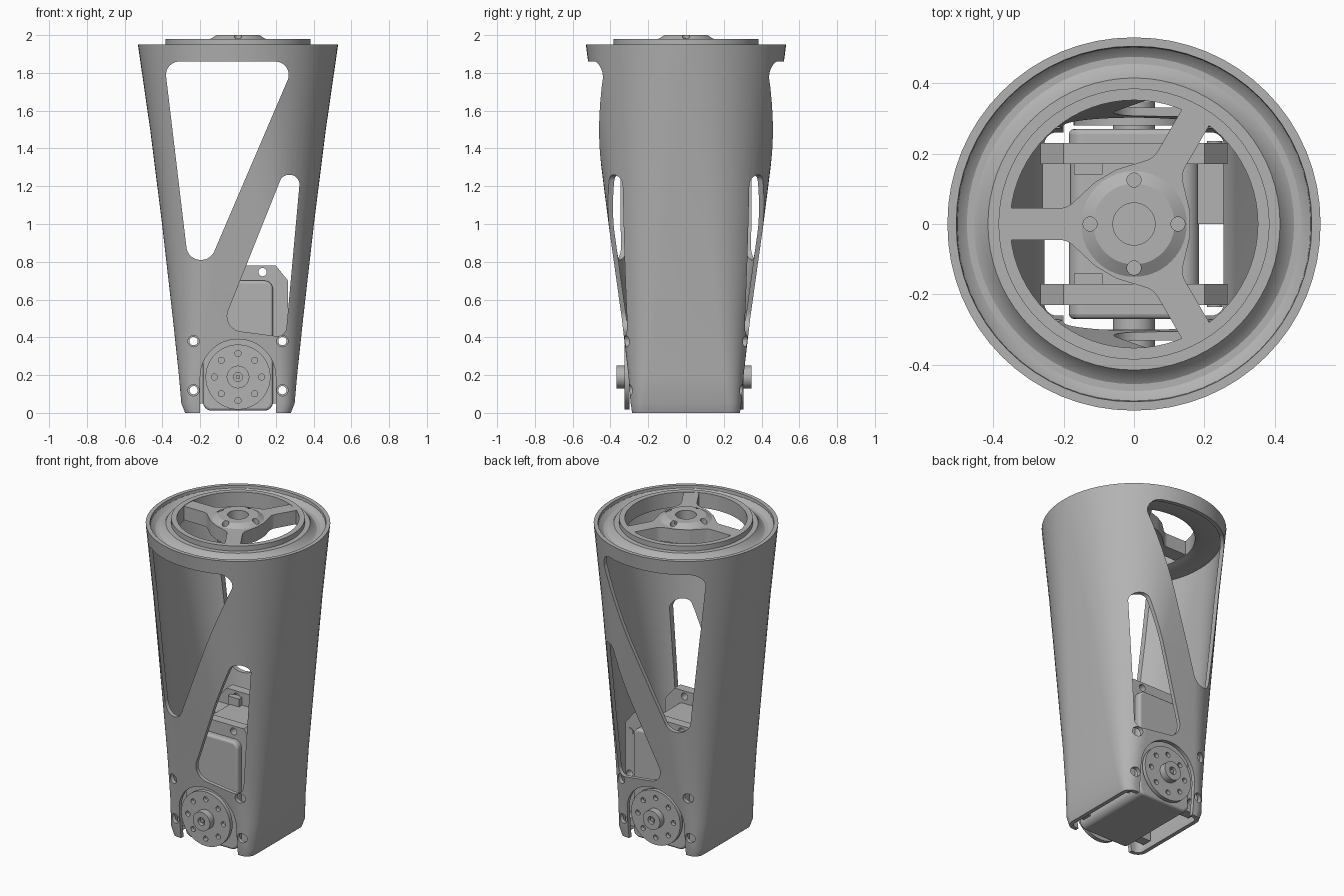
import bpy, bmesh
from math import sin, cos, pi, radians
from mathutils import Vector, Matrix

cube = bpy.data.objects.get("Cube")
if cube:
    bpy.data.objects.remove(cube, do_unlink=True)

grey = bpy.data.materials.new("plain_grey")
grey.use_nodes = True
grey.diffuse_color = (0.45, 0.45, 0.45, 1)
for node in grey.node_tree.nodes:
    if node.type == 'BSDF_PRINCIPLED':
        node.inputs["Base Color"].default_value = grey.diffuse_color

parts = []


def finish(name, bm, part=True):
    bmesh.ops.recalc_face_normals(bm, faces=bm.faces)
    mesh = bpy.data.meshes.new(name)
    bm.to_mesh(mesh)
    bm.free()
    mesh.materials.append(grey)
    obj = bpy.data.objects.new(name, mesh)
    bpy.context.collection.objects.link(obj)
    if part:
        parts.append(obj)
    return obj


def prism(name, outline, start, end, axis='Y', part=True):
    """Extrude a flat outline along one axis."""
    bm = bmesh.new()
    rings = []
    for w in (start, end):
        rings.append([bm.verts.new((u, w, v) if axis == 'Y' else (u, v, w)) for u, v in outline])
        bm.faces.new(rings[-1])
    n = len(outline)
    for i in range(n):
        j = (i + 1) % n
        bm.faces.new((rings[0][i], rings[0][j], rings[1][j], rings[1][i]))
    return finish(name, bm, part)


def sweep(name, rings, closed=True):
    """Skin a closed loop of equal rings."""
    bm = bmesh.new()
    loops = [[bm.verts.new(p) for p in ring] for ring in rings]
    n = len(loops[0])
    for k, low in enumerate(loops):
        high = loops[(k + 1) % len(loops)]
        for i in range(n):
            j = (i + 1) % n
            bm.faces.new((low[i], low[j], high[j], high[i]))
    return finish(name, bm)


def circle(x, y, r, n=32):
    return [(x + r * cos(2 * pi * i / n), y + r * sin(2 * pi * i / n)) for i in range(n)]


def rounded(corners, steps=8):
    """Fillet a polygon given as (u, v, radius) corners."""
    pts = []
    n = len(corners)
    for i, (u, v, r) in enumerate(corners):
        p = Vector((u, v))
        if r == 0:
            pts.append(p)
            continue
        d1 = (Vector(corners[i - 1][:2]) - p).normalized()
        d2 = (Vector(corners[(i + 1) % n][:2]) - p).normalized()
        half = d1.angle(d2) / 2
        reach = cos(half) / sin(half) * r
        centre = p + (d1 + d2).normalized() * (r / sin(half))
        a, b = p + d1 * reach - centre, p + d2 * reach - centre
        pts += [centre + a.lerp(b, k / steps).normalized() * r for k in range(steps + 1)]
    return pts


def box_outline(x, low, high, r):
    return rounded([(-x, low, r), (x, low, r), (x, high, r), (-x, high, r)])


def cut(targets, outline, axis='Y', start=-1, end=1):
    cutter = prism("cutter", outline, start, end, axis, part=False)
    cutter.hide_render = True
    for obj in targets:
        mod = obj.modifiers.new("cut", 'BOOLEAN')
        mod.operation = 'DIFFERENCE'
        mod.solver = 'EXACT'
        mod.object = cutter
        bpy.context.view_layer.objects.active = obj
        bpy.ops.object.modifier_apply(modifier=mod.name)
    bpy.data.objects.remove(cutter, do_unlink=True)


def section(half_x, half_y, r, z, steps=16):
    ring = []
    for quarter, (sx, sy) in enumerate(((1, 1), (-1, 1), (-1, -1), (1, -1))):
        for k in range(steps + 1):
            a = (quarter + k / steps) * pi / 2
            ring.append((sx * (half_x - r) + r * cos(a), sy * (half_y - r) + r * sin(a), z))
    return ring


# Tapered shell: rounded rectangle at the foot, circle at the top
wall = 0.025
stations = [(0, 0.28, 0.285), (0.05, 0.3, 0.293), (0.2, 0.313, 0.305), (0.5, 0.345, 0.34),
            (1, 0.402, 0.41), (1.5, 0.465, 0.473), (1.95, 0.53, 0.53)]
outer, inner = [], []
for z, hx, hy in stations:
    r = 0.06 + (0.525 - 0.06) * z / 1.95
    outer.append(section(hx, hy, r, z))
    inner.append(section(hx - wall, hy - wall, r - wall, z))
shell = sweep("tapered_shell", outer + inner[::-1])

# Windows, arched foot notch and screw holes through front and back
cut([shell], rounded([(-0.39, 1.86, 0.07), (-0.265, 0.81, 0.075),
                      (-0.145, 0.81, 0.075), (0.305, 1.86, 0.07)]))
cut([shell], rounded([(0.235, 1.26, 0.05), (-0.09, 0.445, 0.08),
                      (0.252, 0.4, 0.05), (0.33, 1.26, 0.05)]))
arch = [(0.2 * cos(pi * k / 24), 0.19 + 0.2 * sin(pi * k / 24)) for k in range(25)]
cut([shell], arch + [(-0.2, -0.1), (0.2, -0.1)])
screws = [(sx * 0.235, z) for sx in (-1, 1) for z in (0.12, 0.38)]
for x, z in screws:
    cut([shell], circle(x, z, 0.03, 20))

# Top cap with a concave groove and raised ring
profile = [(0.51, 1.94), (0.495, 1.92), (0.475, 1.908), (0.455, 1.908), (0.435, 1.92),
           (0.415, 1.948), (0.385, 1.948), (0.385, 1.98), (0.352, 1.98), (0.352, 1.885),
           (0.4, 1.87), (0.508, 1.87)]
sweep("top_ring", [[(u, v, z) for u, v in circle(0, 0, r, 72)] for r, z in profile])

# Three-spoke hub
star = []
for turn in range(3):
    spin = Matrix.Rotation(radians(60 + 120 * turn), 2)
    for u, v, r in ((0.11, -0.12, 0.04), (0.19, -0.045, 0.06), (0.365, -0.045, 0),
                    (0.365, 0.045, 0), (0.19, 0.045, 0.06), (0.11, 0.12, 0.04)):
        p = spin @ Vector((u, v))
        star.append((p.x, p.y, r))
spokes = prism("hub_spokes", rounded(star), 1.89, 1.978, 'Z')
cap_levels = ((0.03, 1.96), (0.15, 1.96), (0.15, 1.978), (0.115, 2), (0.03, 2))
hub = sweep("hub_cap", [[(u, v, z) for u, v in circle(0, 0, r, 48)] for r, z in cap_levels])
cut([spokes, hub], circle(0, 0, 0.06), 'Z', 1, 3)
for k in range(4):
    cut([spokes, hub], circle(0.125 * cos(k * pi / 2), 0.125 * sin(k * pi / 2), 0.02, 20), 'Z', 1, 3)

# Motor body with softened edges
body = prism("motor_body", box_outline(0.185, 0.012, 0.7, 0.045), -0.27, 0.27)
bevel = body.modifiers.new("soft_edges", 'BEVEL')
bevel.width = 0.014
bevel.segments = 3
bevel.limit_method = 'ANGLE'
bevel.angle_limit = radians(50)

# Mounting plates, clips and output discs on both faces
plate_outline = [(-0.265, 0.05), (0.265, 0.05), (0.265, 0.7), (0.2, 0.78), (-0.2, 0.78), (-0.265, 0.7)]
for side, label in ((-1, "front"), (1, "back")):
    plate = prism(label + "_mounting_plate", plate_outline, side * 0.17, side * 0.23)
    for x, z in screws + [(-0.13, 0.745), (0.13, 0.745)]:
        cut([plate], circle(x, z, 0.022, 20))
    prism(label + "_clip", [(-0.17, 0.69), (-0.09, 0.69), (-0.09, 0.75), (-0.17, 0.75)],
          side * 0.14, side * 0.18)
    prism(label + "_plate_screw", circle(0.23, 0.65, 0.022, 20), side * 0.22, side * 0.236)

    face = 0.325 if side < 0 else 0.305
    prism(label + "_axle", circle(0, 0.19, 0.06), side * 0.26, side * (face - 0.01))
    disc = prism(label + "_output_disc", circle(0, 0.19, 0.172, 48), side * (face - 0.025), side * face)
    for k in range(8):
        a = k * pi / 4
        cut([disc], circle(0.125 * cos(a), 0.19 + 0.125 * sin(a), 0.016, 16))
    boss = prism(label + "_boss", circle(0, 0.19, 0.06), side * (face - 0.01), side * (face + 0.043))
    cut([boss], circle(0, 0.19, 0.024, 20), 'Y', side * (face + 0.02), side)
    prism(label + "_centre_screw", circle(0, 0.19, 0.012, 12), side * face, side * (face + 0.035))

# Blocks beside the motor
for label, x0, x1, y0, y1 in (("right", -0.26, -0.18, 0.04, 0.17), ("left", 0.18, 0.255, 0, 0.17)):
    prism(label + "_connector", [(x0, 0.5), (x1, 0.5), (x1, 0.68), (x0, 0.68)], y0, y1)

# Smooth shading with sharp edges kept
bpy.ops.object.select_all(action='DESELECT')
for obj in parts:
    obj.select_set(True)
bpy.context.view_layer.objects.active = shell
bpy.ops.object.shade_smooth_by_angle(angle=radians(30))
